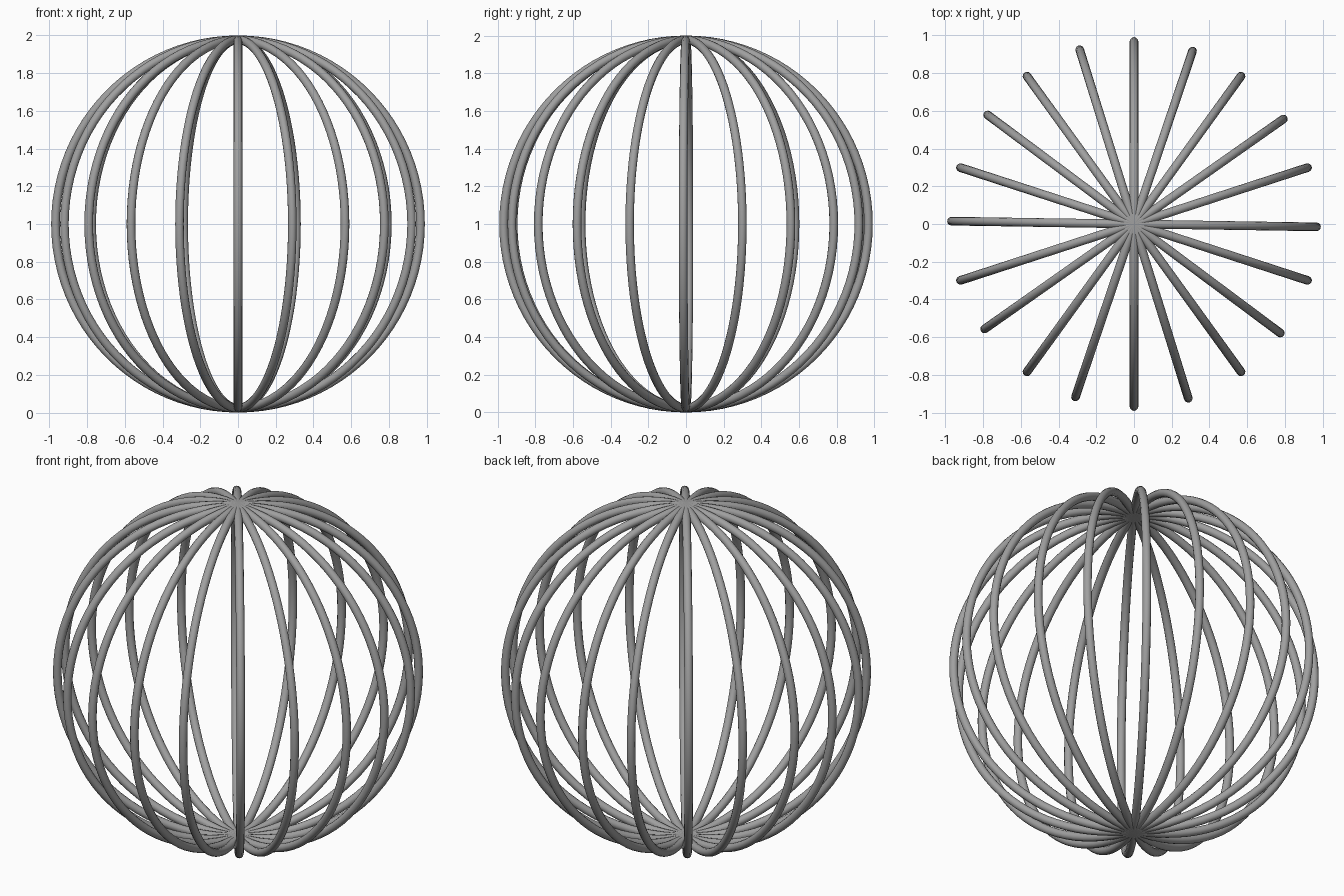
import bpy
import math

if "Cube" in bpy.data.objects:
    bpy.data.objects.remove(bpy.data.objects["Cube"])

TUBE = 0.023
R_SIDE = 0.991 - TUBE   # centreline radius, horizontal
R_UP = 1.0 - TUBE       # centreline radius, vertical
SEGS, SIDES = 96, 12

# dark grey metal
grey = bpy.data.materials.new("dark_grey")
grey.diffuse_color = (0.35, 0.35, 0.35, 1)
grey.use_nodes = True
grey.node_tree.nodes["Principled BSDF"].inputs["Base Color"].default_value = grey.diffuse_color


def meridian_ring(name, angle):
    """Upright, slightly tall hoop passing through both poles."""
    verts, faces = [], []
    for i in range(SEGS):
        t = 2 * math.pi * i / SEGS
        c, s = math.cos(t), math.sin(t)
        for j in range(SIDES):
            p = 2 * math.pi * j / SIDES
            off = TUBE * math.cos(p)
            verts.append(((R_SIDE + off) * c, TUBE * math.sin(p), (R_UP + off) * s))
            i2, j2 = (i + 1) % SEGS, (j + 1) % SIDES
            faces.append((i * SIDES + j, i * SIDES + j2, i2 * SIDES + j2, i2 * SIDES + j))
    mesh = bpy.data.meshes.new(name)
    # the ring lies in XZ, so this winding is flipped to face outwards
    mesh.from_pydata(verts, [], [f[::-1] for f in faces])
    mesh.polygons.foreach_set("use_smooth", [True] * len(faces))
    mesh.materials.append(grey)
    mesh.update()
    ob = bpy.data.objects.new(name, mesh)
    ob.location.z = 1.0
    ob.rotation_euler.z = math.radians(angle)
    bpy.context.collection.objects.link(ob)


# ten hoops, spaced by hand at roughly 18 degrees
angles = [-0.9, 18.0, 35.1, 54.1, 71.3, 90.0, 107.3, 125.9, 143.3, 162.0]
for n, a in enumerate(angles, 1):
    meridian_ring(f"meridian_ring_{n:02d}", a)
